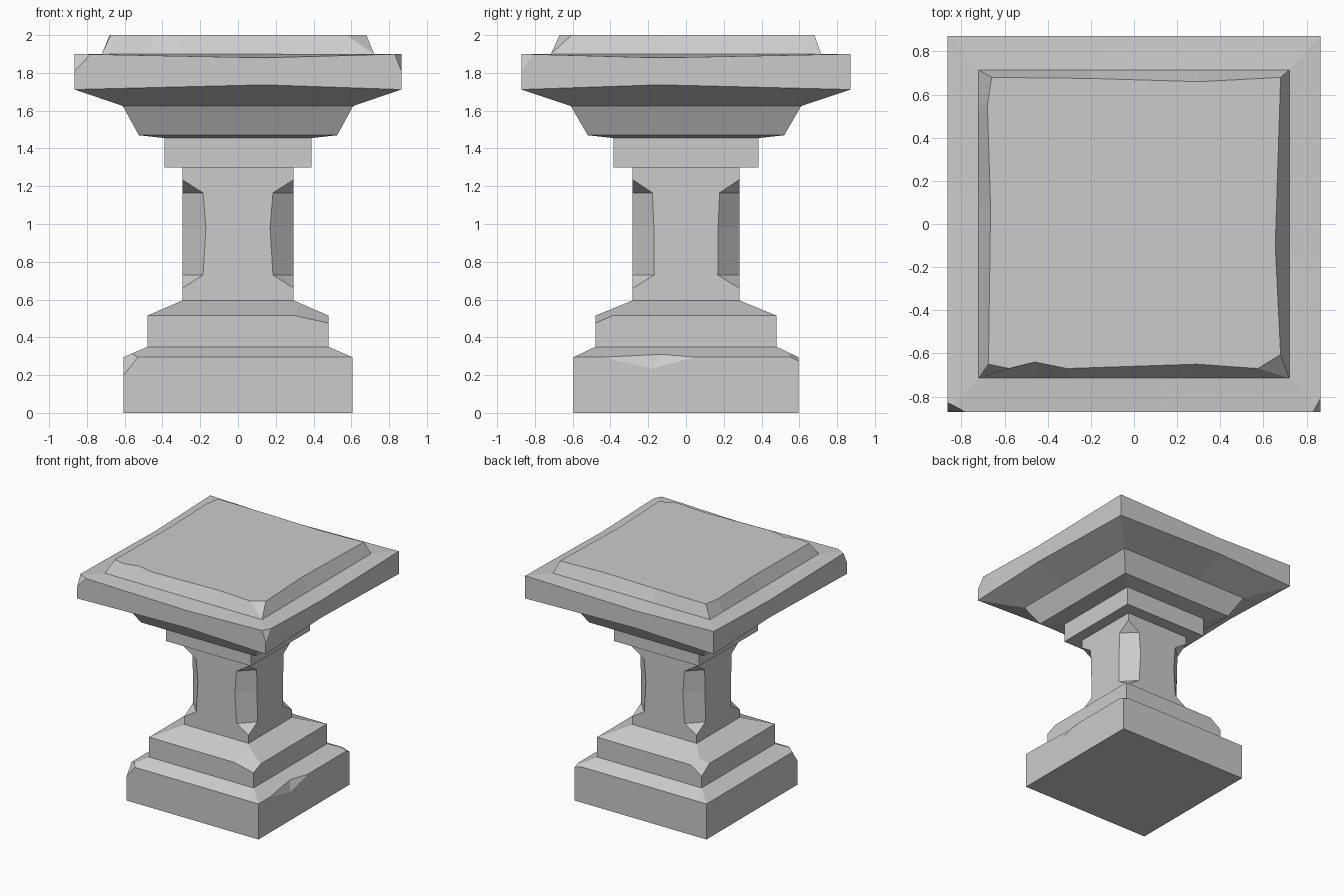
import bpy, bmesh
from mathutils import Vector

if "Cube" in bpy.data.objects:
    bpy.data.objects.remove(bpy.data.objects["Cube"])


def rect(hx, hy, z, dz=0.0):
    """Rectangle ring with a point near the middle of each side, raised by dz."""
    m = 0.14
    return [(-hx, -hy, z), (m, -hy, z + dz), (hx, -hy, z), (hx, -m, z + dz),
            (hx, hy, z), (-m, hy, z + dz), (-hx, hy, z), (-hx, m, z + dz)]


def octagon(hx, hy, z, cx=0.0, cy=0.0):
    """Rectangle ring with cut corners (zero cut gives a plain rectangle)."""
    return [(-hx, -hy + cy, z), (-hx + cx, -hy, z), (hx - cx, -hy, z), (hx, -hy + cy, z),
            (hx, hy - cy, z), (hx - cx, hy, z), (-hx + cx, hy, z), (-hx, hy - cy, z)]


def loft(name, rings, chips=()):
    """Skin the rings, then slice off chipped corners (corner point, cut sizes)."""
    bm = bmesh.new()
    vs = [[bm.verts.new(p) for p in r] for r in rings]
    n = len(rings[0])
    for a, b in zip(vs, vs[1:]):
        for i in range(n):
            j = (i + 1) % n
            bm.faces.new((a[i], a[j], b[j], b[i]))
    bm.faces.new(vs[0][::-1])
    bm.faces.new(vs[-1])
    bmesh.ops.remove_doubles(bm, verts=bm.verts[:], dist=1e-4)
    for (x, y, z), (a, b, c) in chips:
        normal = Vector(((1 if x > 0 else -1) / a, (1 if y > 0 else -1) / b, 1 / c))
        bmesh.ops.bisect_plane(bm, geom=bm.verts[:] + bm.edges[:] + bm.faces[:],
                               dist=1e-5, plane_co=(x, y, z - c),
                               plane_no=normal.normalized(), clear_outer=True)
        bmesh.ops.holes_fill(bm, edges=[e for e in bm.edges if e.is_boundary], sides=0)
    bmesh.ops.recalc_face_normals(bm, faces=bm.faces[:])
    mesh = bpy.data.meshes.new(name)
    bm.to_mesh(mesh)
    bm.free()
    obj = bpy.data.objects.new(name, mesh)
    bpy.context.collection.objects.link(obj)
    return obj


# Plinth with sloped top and a dent in its right edge
def plinth_ring(hx, hy, z, dent=None):
    side = [(hx, -0.45 * hy / 0.6, z), dent or (hx, -0.15, z), (hx, 0.05, z)]
    return [(-hx, -hy, z), (hx, -hy, z)] + side + [(hx, hy, z), (-hx, hy, z)]


loft("plinth", [
    plinth_ring(0.605, 0.595, 0),
    plinth_ring(0.605, 0.595, 0.295, (0.605, -0.18, 0.235)),
    plinth_ring(0.605, 0.595, 0.295, (0.57, -0.13, 0.31)),
    plinth_ring(0.48, 0.48, 0.35),
], [((-0.605, -0.595, 0.295), (0.075, 0.065, 0.095)),
    ((0.605, 0.595, 0.295), (0.06, 0.04, 0.02))])

# Second step
loft("base_step", [
    rect(0.48, 0.48, 0.35), rect(0.48, 0.48, 0.515), rect(0.295, 0.283, 0.595),
], [((0.48, -0.48, 0.515), (0.18, 0.09, 0.04)),
    ((-0.48, 0.48, 0.515), (0.10, 0.10, 0.07))])

# Shaft with stopped corner chamfers
X, Y = 0.295, 0.283
loft("shaft", [
    octagon(X, Y, 0.595), octagon(X, Y, 0.66),
    octagon(X, Y, 0.73, 0.11, 0.115), octagon(X, Y, 0.98, 0.125, 0.113),
    octagon(X, Y, 1.165, 0.11, 0.105), octagon(X, Y, 1.235), octagon(X, Y, 1.30),
])

# Neck block
loft("neck", [rect(0.39, 0.385, 1.30), rect(0.39, 0.385, 1.455)])

# Flared capital with slab edge
loft("capital", [
    rect(0.39, 0.385, 1.455), rect(0.525, 0.52, 1.47), rect(0.61, 0.61, 1.625),
    rect(0.865, 0.872, 1.712, 0.025), rect(0.865, 0.872, 1.90, -0.02),
    rect(0.72, 0.715, 1.90),
], [((-0.865, -0.872, 1.90), (0.085, 0.045, 0.09)),
    ((0.865, -0.872, 1.90), (0.035, 0.065, 0.09))])

# Raised top panel with a worn outline
outline = [(-0.675, -0.65), (-0.58, -0.67), (-0.46, -0.64), (-0.31, -0.67),
           (0.29, -0.65), (0.575, -0.67), (0.68, -0.605), (0.655, -0.10),
           (0.68, 0.68), (0.30, 0.66), (-0.20, 0.675), (-0.66, 0.68),
           (-0.68, 0.55), (-0.665, 0.08)]


def to_border(x, y):
    """Push an outline point out to the panel's rectangular foot."""
    bx, by = (0.72 if x > 0 else -0.72), (0.715 if y > 0 else -0.715)
    if abs(x) > 0.56 and abs(y) > 0.6:
        return (bx, by, 1.90)
    return (bx, y, 1.90) if abs(x) > abs(y) else (x, by, 1.90)


loft("top_panel", [[to_border(x, y) for x, y in outline],
                   [(x, y, 2.0) for x, y in outline]])
